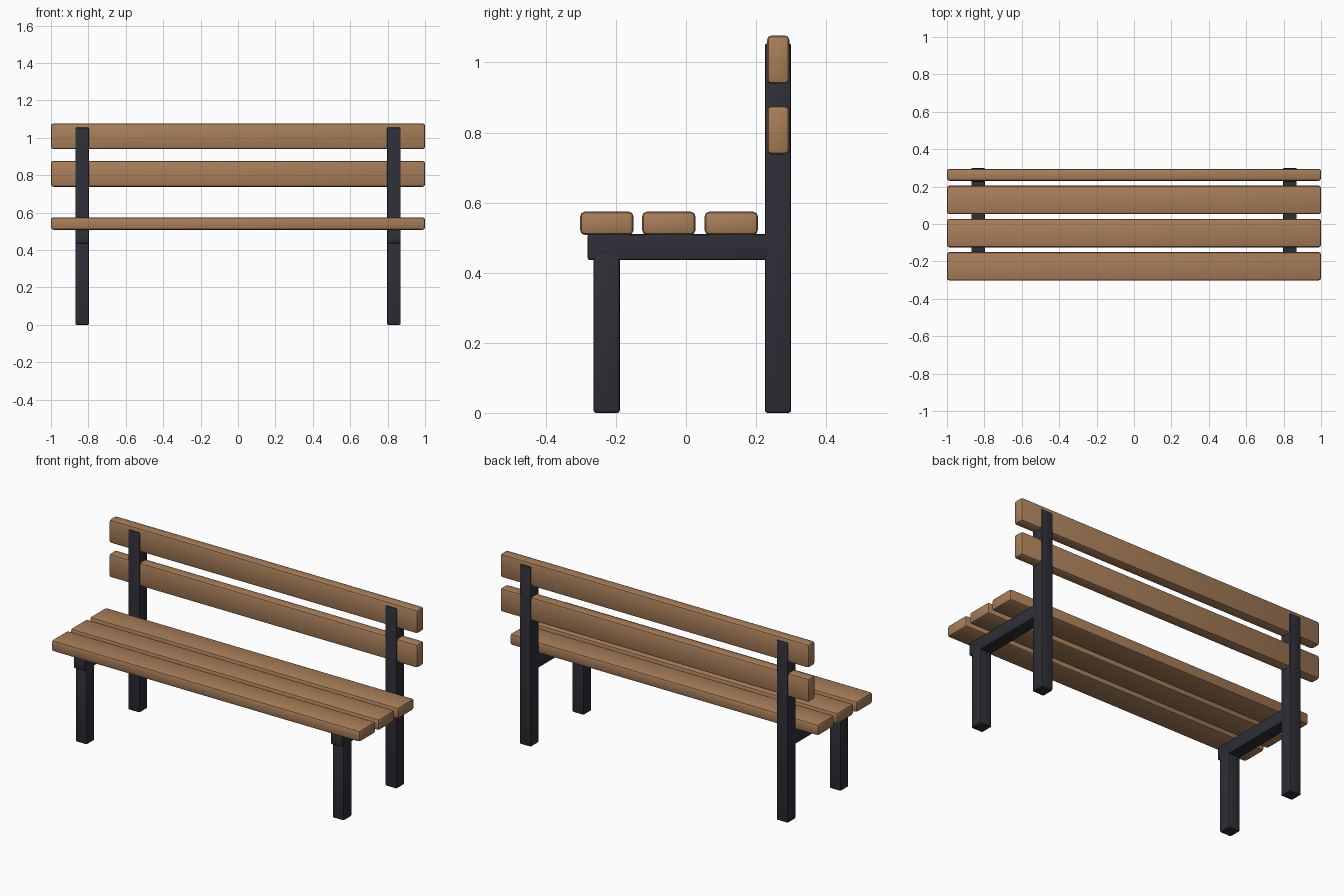
import bpy

if "Cube" in bpy.data.objects:
    bpy.data.objects.remove(bpy.data.objects["Cube"])


def material(name, rgb):
    m = bpy.data.materials.new(name)
    m.diffuse_color = (*rgb, 1)
    m.use_nodes = True
    m.node_tree.nodes["Principled BSDF"].inputs["Base Color"].default_value = m.diffuse_color
    return m


wood = material("warm_wood", (0.39, 0.21, 0.10))
metal = material("dark_metal", (0.027, 0.027, 0.038))


def beam(name, x, y, z, mat, bevel, segments):
    """Rounded box from (min, max) ranges on each axis."""
    ranges = (x, y, z)
    bpy.ops.mesh.primitive_cube_add(size=1, location=[(a + b) / 2 for a, b in ranges])
    ob = bpy.context.object
    ob.name = name
    ob.scale = [b - a for a, b in ranges]
    bpy.ops.object.transform_apply(location=False, rotation=False, scale=True)
    ob.data.materials.append(mat)
    mod = ob.modifiers.new("rounded_edges", "BEVEL")
    mod.width = bevel
    mod.segments = segments
    bpy.ops.object.modifier_apply(modifier=mod.name)
    bpy.ops.object.shade_smooth_by_angle()
    return ob


# Seat slats
for i, y in enumerate((-0.302, -0.125, 0.053)):
    beam(f"seat_slat_{i + 1}", (-1, 1), (y, y + 0.152), (0.508, 0.574), wood, 0.013, 2)

# Backrest slats
for i, z in enumerate((0.738, 0.939)):
    beam(f"back_slat_{i + 1}", (-1, 1), (0.231, 0.295), (z, z + 0.138), wood, 0.013, 2)

# Metal frame on each side
for side, cx in (("left", -0.833), ("right", 0.833)):
    x = (cx - 0.037, cx + 0.037)
    beam(f"{side}_front_leg", x, (-0.264, -0.189), (0, 0.46), metal, 0.007, 2)
    beam(f"{side}_back_post", x, (0.225, 0.300), (0, 1.055), metal, 0.007, 2)
    beam(f"{side}_seat_rail", x, (-0.281, 0.262), (0.436, 0.510), metal, 0.007, 2)
